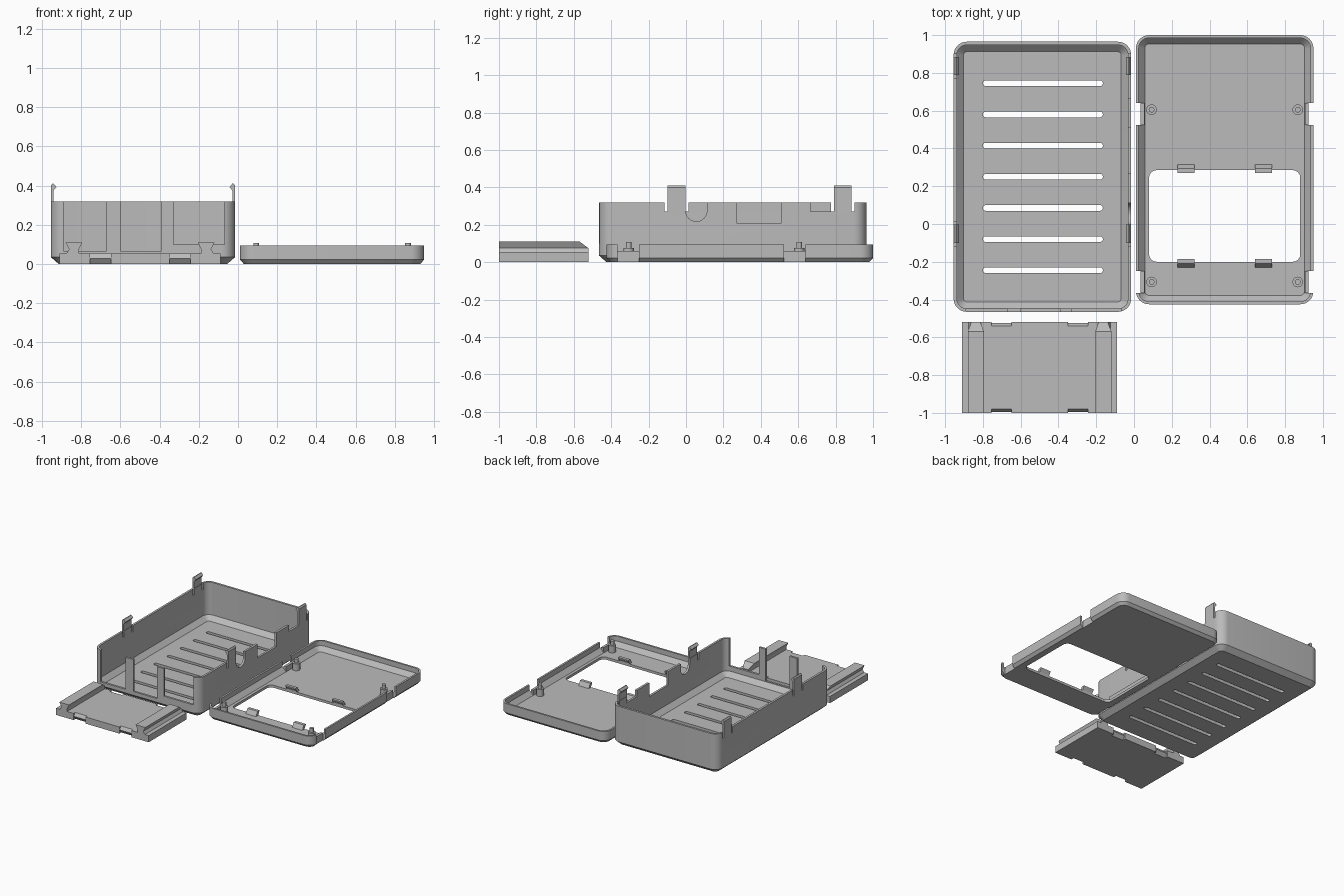
import bpy, bmesh, math

cube = bpy.data.objects.get("Cube")
if cube:
    bpy.data.objects.remove(cube, do_unlink=True)

grey = bpy.data.materials.new("plain_grey")
grey.use_nodes = True
colour = (0.5, 0.5, 0.5, 1)
grey.diffuse_color = colour
grey.node_tree.nodes["Principled BSDF"].inputs["Base Color"].default_value = colour


def finish(name, bm):
    bmesh.ops.recalc_face_normals(bm, faces=bm.faces)
    mesh = bpy.data.meshes.new(name)
    bm.to_mesh(mesh)
    bm.free()
    mesh.materials.append(grey)
    obj = bpy.data.objects.new(name, mesh)
    bpy.context.collection.objects.link(obj)
    return obj


def rounded(x0, x1, y0, y1, r, steps=8):
    """Outline of a rectangle with round corners."""
    centres = ((x1 - r, y1 - r), (x0 + r, y1 - r), (x0 + r, y0 + r), (x1 - r, y0 + r))
    return [(cx + r * math.cos(a), cy + r * math.sin(a))
            for q, (cx, cy) in enumerate(centres)
            for a in [math.pi / 2 * (q + i / steps) for i in range(steps + 1)]]


def loft(name, rings):
    """Skin a stack of outlines and cap both ends."""
    bm = bmesh.new()
    loops = [[bm.verts.new(p) for p in ring] for ring in rings]
    n = len(loops[0])
    for a, b in zip(loops, loops[1:]):
        for i in range(n):
            j = (i + 1) % n
            bm.faces.new((a[i], a[j], b[j], b[i]))
    bm.faces.new(loops[0])
    bm.faces.new(loops[-1])
    return finish(name, bm)


def prism(name, profile, axis, lo, hi):
    """Extrude a flat profile along one axis."""
    place = {"x": lambda p, t: (t, p[0], p[1]),
             "y": lambda p, t: (p[0], t, p[1]),
             "z": lambda p, t: (p[0], p[1], t)}[axis]
    return loft(name, [[place(p, t) for p in profile] for t in (lo, hi)])


def box(name, x0, x1, y0, y1, z0, z1):
    return prism(name, [(x0, y0), (x1, y0), (x1, y1), (x0, y1)], "z", z0, z1)


def shell(name, x0, x1, y0, y1, r, levels):
    """Open tray from (inset, height) levels, going outside up then inside down."""
    rings = []
    for d, z in levels:
        outline = rounded(x0 + d, x1 - d, y0 + d, y1 - d, max(r - d, 0.015))
        rings.append([(x, y, z) for x, y in outline])
    return loft(name, rings)


def cut(obj, cutter):
    mod = obj.modifiers.new("cut", "BOOLEAN")
    mod.operation = "DIFFERENCE"
    mod.solver = "EXACT"
    mod.object = cutter
    bpy.context.view_layer.objects.active = obj
    bpy.ops.object.modifier_apply(modifier=mod.name)
    bpy.data.objects.remove(cutter, do_unlink=True)


def smooth(obj):
    bpy.ops.object.select_all(action="DESELECT")
    obj.select_set(True)
    bpy.context.view_layer.objects.active = obj
    bpy.ops.object.shade_smooth_by_angle(angle=math.radians(30))


# Deep case
L, R, TOP = -0.955, -0.015, 0.32
case = shell("case_body", L, R, -0.465, 0.965, 0.07,
             [(0.04, 0), (0, 0.035), (0, TOP), (0.017, TOP), (0.017, 0.06), (0.053, 0.025)])

# Vent slots in the case floor
for i in range(7):
    y = 0.745 - 0.165 * i
    cut(case, prism("c", rounded(-0.8, -0.165, y - 0.015, y + 0.015, 0.0149), "z", -0.1, 0.1))

# Port openings in the front wall
for x0, x1, z in ((-0.89, -0.67, 0.065), (-0.6, -0.39, 0.065), (-0.33, -0.07, 0.1)):
    cut(case, box("c", x0, x1, -0.5, -0.44, z, 0.5))

# Openings in the inner side wall, one with a round bottom
for y0, y1, z in ((0.27, 0.51, 0.21), (0.665, 0.8, 0.27)):
    cut(case, box("c", -0.05, 0.02, y0, y1, z, 0.5))
arc = [(0.055 + 0.057 * math.cos(a), 0.275 + 0.057 * math.sin(a))
       for a in [math.pi * (1 + i / 16) for i in range(17)]]
cut(case, prism("c", arc + [(0.112, 0.5), (-0.002, 0.5)], "x", -0.05, 0.02))

# Snap clips, with relief slots either side
clips = []
for side, edge, s in (("right", L, 1), ("left", R, -1)):
    for place, y0, y1 in (("front", -0.1, -0.002), ("back", 0.79, 0.885)):
        for a, b in ((y0 - 0.016, y0), (y1, y1 + 0.016)):
            cut(case, box("c", edge - 0.03, edge + 0.03, a, b, 0.27, 0.5))
        profile = [(0, 0.27), (0, 0.4), (0.008, 0.41), (0.014, 0.41), (0.028, 0.392),
                   (0.014, 0.375), (0.014, 0.27)]
        clips.append(prism(f"{side}_{place}_clip", [(edge + s * d, z) for d, z in profile],
                           "y", y0, y1))
smooth(case)

# Shallow lid
lid = shell("lid_body", 0.01, 0.95, -0.425, 1.0, 0.07,
            [(0.02, 0), (0, 0.022), (0, 0.095), (0.015, 0.095), (0.015, 0.055), (0.047, 0.02)])

# Battery opening and clip notches in the lid
cut(lid, prism("c", rounded(0.08, 0.88, -0.2, 0.285, 0.04), "z", -0.1, 0.1))
for y0, y1 in ((-0.365, -0.25), (0.525, 0.64)):
    for x0, x1 in ((-0.01, 0.035), (0.925, 0.97)):
        cut(lid, box("c", x0, x1, y0, y1, -0.1, 0.2))
smooth(lid)

# Catch blocks inside the notches, with a groove for the clip hook
for side, x, s in (("right", 0.035, 1), ("left", 0.925, -1)):
    for place, y0, y1 in (("front", -0.365, -0.25), ("back", 0.525, 0.64)):
        block = prism(f"{side}_{place}_catch",
                      [(x, 0), (x, 0.06), (x + s * 0.02, 0.06), (x + s * 0.025, 0)], "y", y0, y1)
        cut(block, box("c", x - 0.013, x + 0.013, y0 + 0.017, y1 - 0.017, 0.012, 0.037))

# Stepped locating pegs
for side, x in (("right", 0.093), ("left", 0.867)):
    for place, y in (("front", -0.307), ("back", 0.605)):
        rings = [(0.028, 0.015), (0.028, 0.075), (0.015, 0.075), (0.015, 0.107)]
        peg = loft(f"{side}_{place}_peg",
                   [[(x + r * math.cos(math.tau * i / 20), y + r * math.sin(math.tau * i / 20), z)
                     for i in range(20)] for r, z in rings])
        smooth(peg)

# Latches on the edges of the battery opening
for place, y, s in (("front", -0.2, 1), ("back", 0.285, -1)):
    latch = [(-0.033, 0.015), (-0.01, 0.055), (0.014, 0.055), (0.014, 0.048), (0, 0.025), (0, 0.015)]
    for side, x in (("right", 0.23), ("left", 0.64)):
        prism(f"{side}_{place}_latch", [(y + s * d, z) for d, z in latch], "x", x, x + 0.09)

# Battery hatch plate, ridged where the latches grip
MID = -0.5
hatch = box("hatch_plate", -0.91, -0.09, -1.0, -0.52, 0, 0.053)
for y, s in ((-1.0, 1), (-0.52, -1)):
    groove = [(-0.02, -0.01), (0.032, -0.01), (0.004, 0.028), (0.032, 0.07), (-0.02, 0.07)]
    for x in (-0.755, -0.35):
        cut(hatch, prism("c", [(y + s * d, z) for d, z in groove], "x", x, x + 0.107))

# Dovetail rails with a sloped back end
rail = [(-0.38, 0.11), (-0.295, 0.11), (-0.312, 0.075), (-0.312, 0.04), (-0.385, 0.04), (-0.362, 0.075)]
for side, s in (("right", 1), ("left", -1)):
    obj = prism(f"{side}_hatch_rail", [(MID + s * x, z) for x, z in rail], "y", -1.0, -0.52)
    cut(obj, prism("c", [(-0.57, 0.111), (-0.515, 0.07), (-0.5, 0.2), (-0.57, 0.2)],
                   "x", -1.1, 0.1))
